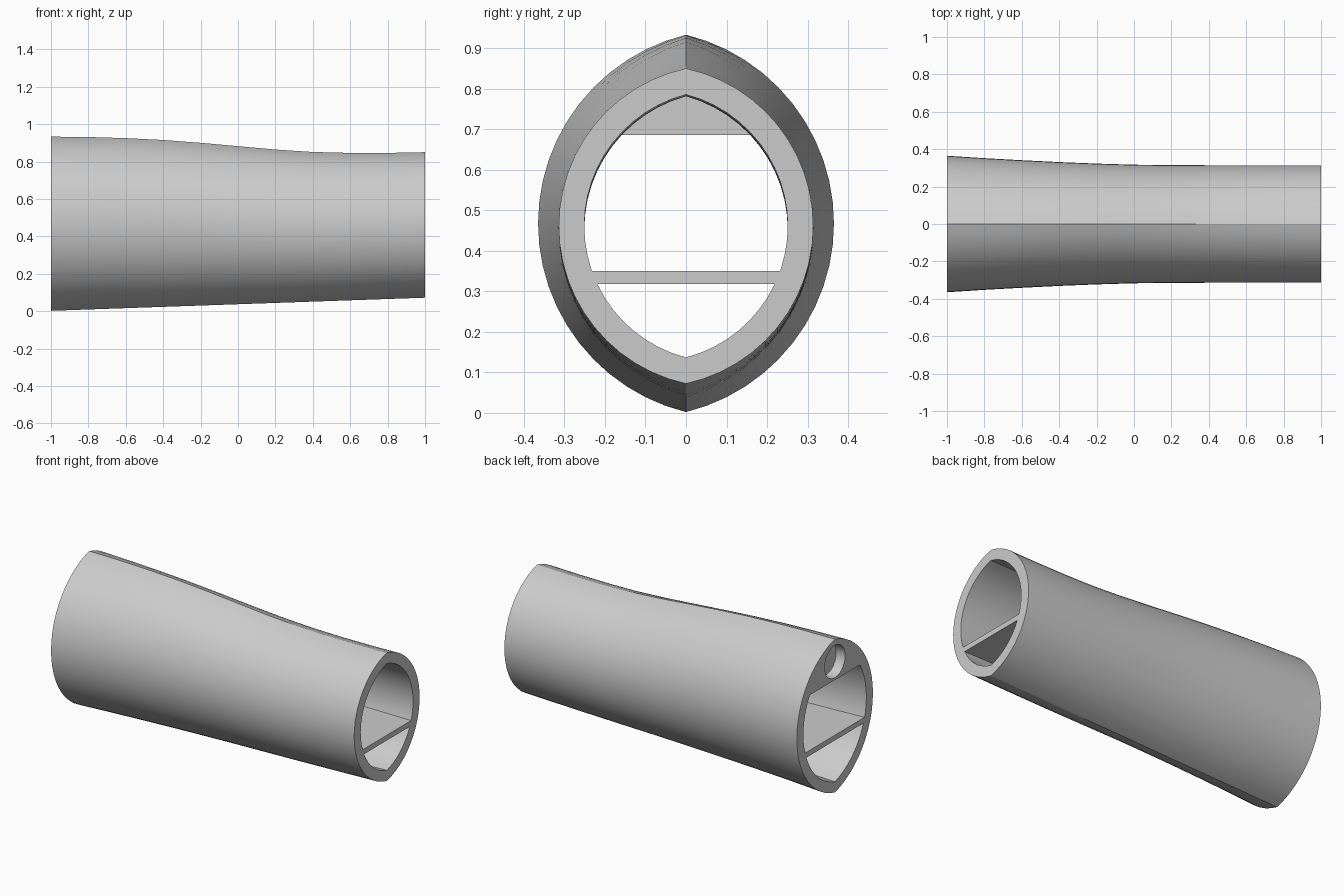
import bpy, bmesh, math

cube = bpy.data.objects.get("Cube")
if cube:
    bpy.data.objects.remove(cube, do_unlink=True)

grey = bpy.data.materials.new("plain_grey")
grey.use_nodes = True
colour = (0.6, 0.6, 0.6, 1)
grey.diffuse_color = colour
grey.node_tree.nodes["Principled BSDF"].inputs["Base Color"].default_value = colour

WALL = 0.063
# Crest height and half width at stations spaced evenly from x = -1 to x = 1
CREST = [0.933, 0.931, 0.925, 0.915, 0.900, 0.882, 0.864, 0.851, 0.846, 0.846, 0.850]
WIDTH = [0.365, 0.352, 0.341, 0.331, 0.323, 0.317, 0.315, 0.314, 0.314, 0.314, 0.314]
STATIONS = [-1 + i * 0.2 for i in range(len(CREST))]


def sample(table, x):
    t = (x + 1) * (len(table) - 1) / 2
    i = min(int(t), len(table) - 2)
    return table[i] + (table[i + 1] - table[i]) * (t - i)


def section(x, inset, low=None, high=None, steps=24):
    """Pointed oval made of two mirrored arcs, optionally cut at low and high."""
    top, base, w = sample(CREST, x), 0.037 + 0.035 * x, sample(WIDTH, x)
    h, c = (top - base) / 2, (top + base) / 2
    radius = (h * h + w * w) / (2 * w)
    shift = radius - w
    r = radius - inset
    tip = math.acos(shift / r)
    a0 = -tip if low is None else math.asin((low - c) / r)
    a1 = tip if high is None else math.asin((high - c) / r)
    side = []
    for i in range(steps + 1):
        a = a0 + (a1 - a0) * i / steps
        side.append((x, r * math.cos(a) - shift, c + r * math.sin(a)))
    mirrored = [(px, -y, z) for px, y, z in reversed(side) if y > 1e-5]
    return side + mirrored


def bridge(bm, a, b):
    for i in range(len(a)):
        j = (i + 1) % len(a)
        bm.faces.new((a[i], a[j], b[j], b[i]))


def finish(name, bm):
    bmesh.ops.recalc_face_normals(bm, faces=bm.faces)
    mesh = bpy.data.meshes.new(name)
    bm.to_mesh(mesh)
    bm.free()
    mesh.materials.append(grey)
    obj = bpy.data.objects.new(name, mesh)
    bpy.context.collection.objects.link(obj)
    return obj


def rings(bm, sections):
    return [[bm.verts.new(p) for p in s] for s in sections]


def loft(name, sections):
    bm = bmesh.new()
    loops = rings(bm, sections)
    for a, b in zip(loops, loops[1:]):
        bridge(bm, a, b)
    bm.faces.new(loops[0])
    bm.faces.new(loops[-1])
    return finish(name, bm)


# Hollow tapered tube
bm = bmesh.new()
outer = rings(bm, [section(x, 0) for x in STATIONS])
inner = rings(bm, [section(x, WALL) for x in STATIONS])
for shell in (outer, inner):
    for a, b in zip(shell, shell[1:]):
        bridge(bm, a, b)
bridge(bm, outer[0], inner[0])
bridge(bm, outer[-1], inner[-1])
tube = finish("tube_shell", bm)

# Full-length floor
floor = loft("floor", [section(x, WALL, 0.318, 0.35, 2) for x in STATIONS])

# Upper bulkhead at the wide end
bulkhead = loft("upper_bulkhead", [section(x, WALL, 0.685) for x in (-1, -0.9)])

# Round recess sunk into the bulkhead and rim
bpy.ops.mesh.primitive_cylinder_add(vertices=48, radius=0.098, depth=0.12,
                                    location=(-1, 0, 0.797),
                                    rotation=(0, math.pi / 2, 0))
cutter = bpy.context.object
cutter.name = "recess_cutter"
cutter.hide_render = True
for obj in (tube, bulkhead):
    cut = obj.modifiers.new("recess", 'BOOLEAN')
    cut.operation = 'DIFFERENCE'
    cut.solver = 'EXACT'
    cut.object = cutter
    bpy.context.view_layer.objects.active = obj
    bpy.ops.object.modifier_apply(modifier=cut.name)
bpy.data.objects.remove(cutter, do_unlink=True)

# Smooth curved walls, crisp ridges and ends
bpy.ops.object.select_all(action='DESELECT')
for obj in (tube, floor, bulkhead):
    obj.select_set(True)
bpy.context.view_layer.objects.active = tube
bpy.ops.object.shade_smooth_by_angle(angle=math.radians(18))
